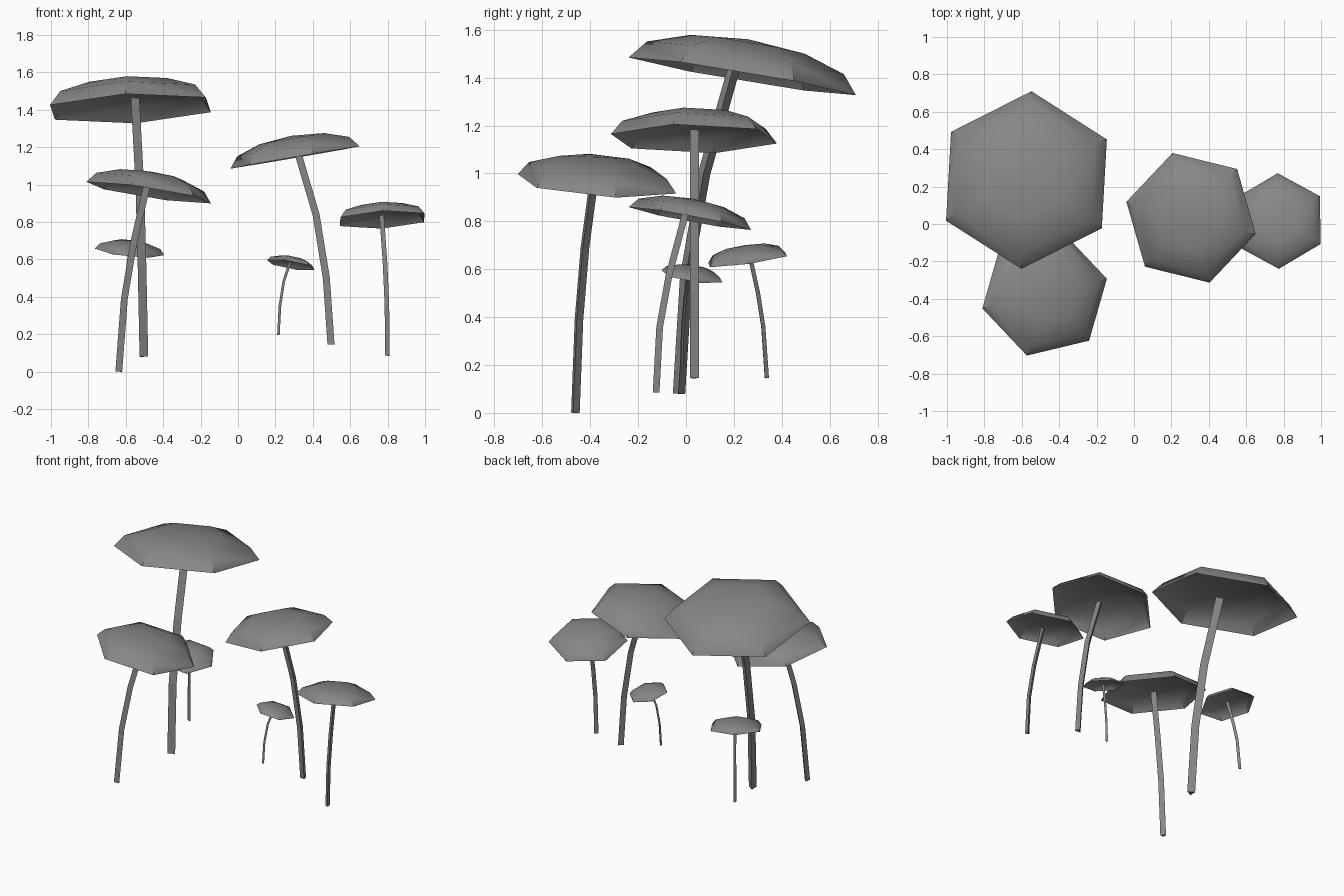
import bpy, bmesh, math
from mathutils import Vector, Matrix

if "Cube" in bpy.data.objects:
    bpy.data.objects.remove(bpy.data.objects["Cube"])

CAP_SIDES, STEM_SIDES = 6, 3

# dark grey for every part
grey = bpy.data.materials.new("dark_grey")
grey.diffuse_color = (0.24, 0.24, 0.24, 1)
grey.use_nodes = True
grey.node_tree.nodes["Principled BSDF"].inputs["Base Color"].default_value = grey.diffuse_color


def make_object(name, bm):
    bmesh.ops.recalc_face_normals(bm, faces=bm.faces)
    mesh = bpy.data.meshes.new(name)
    bm.to_mesh(mesh)
    bm.free()
    mesh.materials.append(grey)
    obj = bpy.data.objects.new(name, mesh)
    bpy.context.collection.objects.link(obj)
    return obj


def cap(name, centre, radius, slope, turn):
    """Hollow flattened dome, tilted so its rim plane has the given x and y slope."""
    bm = bmesh.new()
    bmesh.ops.create_uvsphere(bm, u_segments=CAP_SIDES, v_segments=6, radius=radius)
    lower = [v for v in bm.verts if v.co.z < -0.001]
    bmesh.ops.delete(bm, geom=lower, context='VERTS')
    normal = Vector((-slope[0], -slope[1], 1))
    tilt = Vector((0, 0, 1)).rotation_difference(normal).to_matrix().to_4x4()
    first = min(bm.verts, key=lambda v: v.co.z).co
    spin = math.radians(turn) - math.atan2(first.y, first.x)
    bm.transform(Matrix.Translation(centre) @ tilt
                 @ Matrix.Diagonal((1, 1, 0.325, 1)) @ Matrix.Rotation(spin, 4, 'Z'))
    obj = make_object(name, bm)
    # outside of the dome faces up
    if obj.data.polygons[0].normal.z < 0:
        obj.data.flip_normals()
    bpy.ops.object.select_all(action='DESELECT')
    obj.select_set(True)
    bpy.context.view_layer.objects.active = obj
    bpy.ops.object.shade_smooth_by_angle(angle=math.radians(40))


def stem(name, path, radius, turn):
    """Closed thin three-sided tube following a bent path."""
    bm = bmesh.new()
    points = [Vector(p) for p in path]
    rings = []
    for i, p in enumerate(points):
        along = points[min(i + 1, len(points) - 1)] - points[max(i - 1, 0)]
        rot = Vector((0, 0, 1)).rotation_difference(along)
        ring = []
        for k in range(STEM_SIDES):
            a = math.radians(turn) + math.tau * k / STEM_SIDES
            ring.append(bm.verts.new(p + rot @ Vector((math.cos(a), math.sin(a), 0)) * radius))
        rings.append(ring)
    for low, high in zip(rings, rings[1:]):
        for k in range(STEM_SIDES):
            n = (k + 1) % STEM_SIDES
            bm.faces.new((low[k], low[n], high[n], high[k]))
    bm.faces.new(rings[0])
    bm.faces.new(rings[-1])
    make_object(name, bm)


# name, cap centre, cap radius, rim slope (x, y), cap corner angle, stem corner angle, stem path
mushrooms = [
    ("tall", (-0.575, 0.235, 1.406), 0.482, (0.04, -0.168), 87, 117,
     [(-0.51, -0.03, 0.08), (-0.52, 0.0, 0.57), (-0.532, 0.075, 1.0), (-0.557, 0.205, 1.46)]),
    ("front", (-0.478, -0.372, 0.957), 0.347, (-0.155, -0.079), 13.6, 103.6,
     [(-0.64, -0.465, 0.0), (-0.61, -0.45, 0.39), (-0.56, -0.425, 0.69), (-0.49, -0.385, 0.99)]),
    ("back_small", (-0.58, 0.257, 0.64), 0.187, (-0.1, 0.14), 2, 92,
     [(-0.622, 0.335, 0.145), (-0.612, 0.32, 0.36), (-0.595, 0.298, 0.5), (-0.575, 0.263, 0.66)]),
    ("middle", (0.305, 0.033, 1.145), 0.361, (0.172, -0.008), -13.8, 76,
     [(0.50, 0.033, 0.145), (0.475, 0.033, 0.5), (0.42, 0.033, 0.84), (0.32, 0.033, 1.18)]),
    ("right", (0.771, 0.016, 0.812), 0.26, (0.05, -0.186), 91, 61,
     [(0.803, -0.125, 0.085), (0.80, -0.11, 0.36), (0.79, -0.07, 0.58), (0.772, -0.002, 0.835)]),
    ("tiny", (0.282, 0.025, 0.57), 0.134, (-0.17, -0.16), 15, 105,
     [(0.215, -0.019, 0.195), (0.223, -0.015, 0.35), (0.243, -0.005, 0.48), (0.277, 0.017, 0.585)]),
]

for name, centre, radius, slope, cap_turn, stem_turn, path in mushrooms:
    cap(name + "_mushroom_cap", centre, radius, slope, cap_turn)
    # the triangular stem is closed top and bottom
    stem(name + "_mushroom_stem", path, radius * 0.062, stem_turn + (120 if name == "right" else 0))
